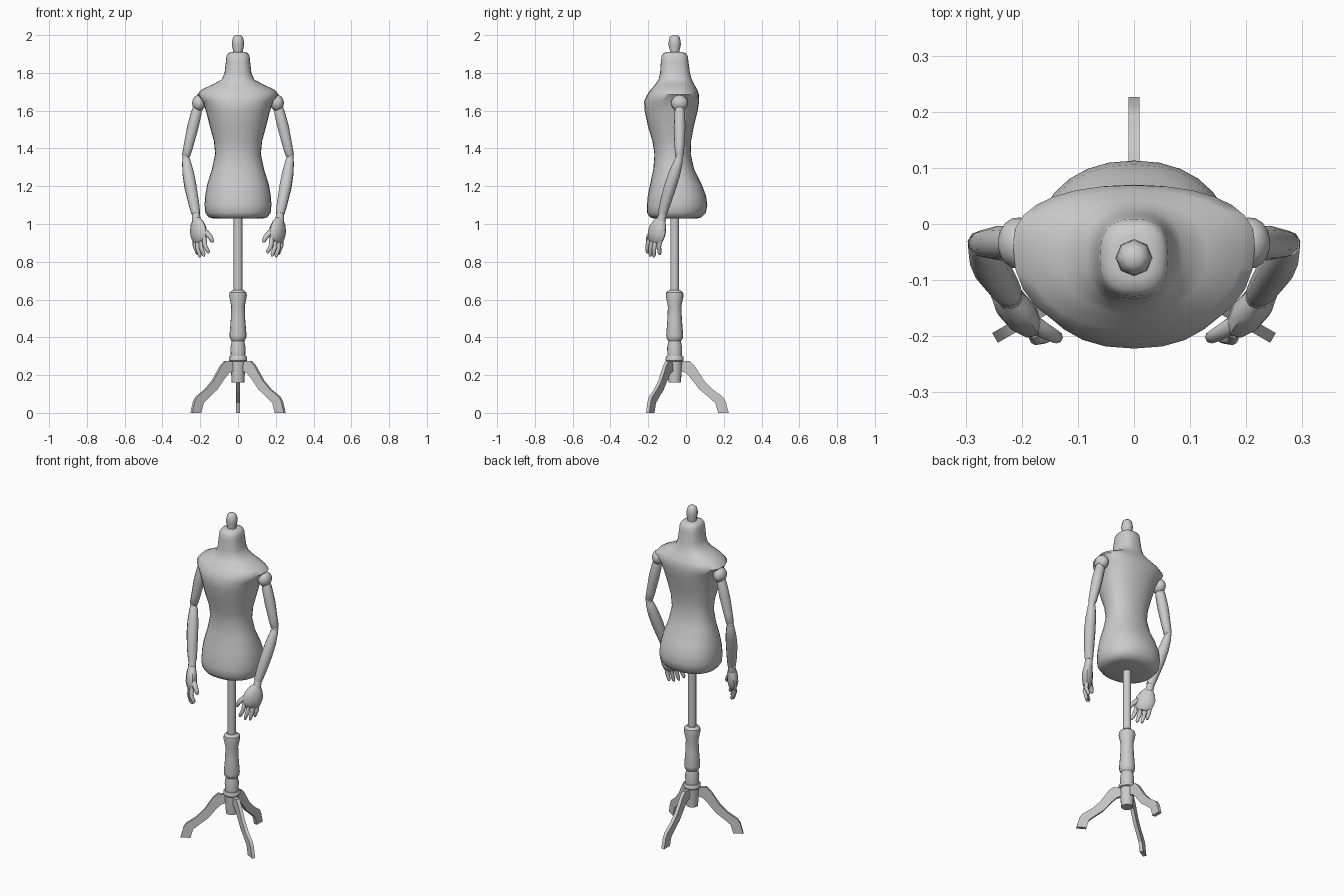
import bpy, bmesh, math
from mathutils import Vector

CY = -0.06  # axis of the stand and neck


def make(name, rings, smooth=45, mirror=False):
    """Skin a list of closed vertex rings and cap both ends."""
    bm = bmesh.new()
    vs = [[bm.verts.new(p) for p in r] for r in rings]
    n = len(vs[0])
    for a, b in zip(vs, vs[1:]):
        for i in range(n):
            j = (i + 1) % n
            bm.faces.new((a[i], a[j], b[j], b[i]))
    bm.faces.new(vs[0][::-1])
    bm.faces.new(vs[-1])
    bmesh.ops.recalc_face_normals(bm, faces=bm.faces)
    me = bpy.data.meshes.new(name)
    bm.to_mesh(me)
    bm.free()
    ob = bpy.data.objects.new(name, me)
    bpy.context.collection.objects.link(ob)
    if mirror:
        ob.modifiers.new("mirror", 'MIRROR').use_mirror_merge = False
    if smooth:
        bpy.ops.object.select_all(action='DESELECT')
        ob.select_set(True)
        bpy.context.view_layer.objects.active = ob
        bpy.ops.object.shade_smooth_by_angle(angle=math.radians(smooth))
    return ob


def lathe(name, profile, n=16, smooth=35):
    ring = lambda r, z: [(r * math.cos(2 * math.pi * i / n),
                          CY + r * math.sin(2 * math.pi * i / n), z) for i in range(n)]
    return make(name, [ring(r, z) for r, z in profile], smooth)


def tube(name, pts, radii, n=10, wide=(0.65, 0.75, 0)):
    """Elliptical limb along a path; radii are (along wide, across)."""
    pts = [Vector(p) for p in pts]
    rings = []
    for k, p in enumerate(pts):
        t = (pts[min(k + 1, len(pts) - 1)] - pts[max(k - 1, 0)]).normalized()
        w = Vector(wide)
        u = (w - t * w.dot(t)).normalized()
        v = t.cross(u)
        a, b = radii[k] if isinstance(radii[k], tuple) else (radii[k], radii[k])
        rings.append([p + u * a * math.cos(2 * math.pi * i / n)
                      + v * b * math.sin(2 * math.pi * i / n) for i in range(n)])
    return make(name, rings, 50, True)


def section(z, w, front, back, mid, e, n=28):
    """Superellipse slice with separate front and back depths."""
    out = []
    for i in range(n):
        a = 2 * math.pi * i / n
        c, s = math.cos(a), math.sin(a)
        x = w * math.copysign(abs(c) ** (2 / e), c)
        d = (back - mid) if s > 0 else (mid - front)
        out.append((x, mid + d * math.copysign(abs(s) ** (2 / e), s), z))
    return out


# torso and neck: z, half width, front, back, widest y, squareness
torso = [
    (1.028, 0.125, -0.165, 0.055, -0.05, 2.2), (1.035, 0.155, -0.19, 0.08, -0.05, 2.2),
    (1.06, 0.173, -0.207, 0.105, -0.05, 2.2), (1.10, 0.177, -0.207, 0.113, -0.05, 2.2),
    (1.15, 0.174, -0.202, 0.106, -0.05, 2.2), (1.21, 0.163, -0.190, 0.083, -0.055, 2.2),
    (1.29, 0.138, -0.173, 0.043, -0.06, 2.2), (1.37, 0.121, -0.167, 0.025, -0.06, 2.2),
    (1.44, 0.128, -0.178, 0.027, -0.06, 2.2), (1.52, 0.150, -0.202, 0.042, -0.06, 2.2),
    (1.60, 0.170, -0.219, 0.062, -0.055, 2.2), (1.65, 0.188, -0.222, 0.070, -0.045, 2.3),
    (1.685, 0.216, -0.205, 0.069, -0.035, 2.3), (1.71, 0.195, -0.188, 0.06, -0.04, 2.2),
    (1.74, 0.132, -0.162, 0.043, -0.05, 2.2), (1.765, 0.086, -0.145, 0.03, -0.055, 2.4),
    (1.80, 0.071, -0.137, 0.021, -0.06, 2.6), (1.86, 0.064, -0.133, 0.013, -0.06, 2.6),
    (1.89, 0.061, -0.129, 0.009, -0.06, 2.6), (1.905, 0.052, -0.118, -0.002, -0.06, 2.6),
    (1.911, 0.036, -0.10, -0.02, -0.06, 2.4),
]
make("torso", [section(*s) for s in torso], 60)

# neck finial, pole and turned column
lathe("neck_knob", [(0.026, 1.905), (0.026, 1.92), (0.033, 1.95), (0.031, 1.97),
                    (0.026, 1.99), (0.014, 2.0)], 8, 50)
lathe("pole", [(0.023, 0.63), (0.023, 1.04)])
lathe("turned_column", [(0.03, 0.65), (0.045, 0.637), (0.047, 0.62), (0.036, 0.565),
                        (0.038, 0.5), (0.045, 0.41), (0.043, 0.395), (0.033, 0.38),
                        (0.040, 0.345), (0.038, 0.295)])
lathe("base_collar", [(0.044, 0.30), (0.048, 0.293), (0.048, 0.277), (0.044, 0.273)])
lathe("base_hub", [(0.041, 0.28), (0.033, 0.16)])

# three curved legs, extruded from one side profile of (outer, inner) pairs
leg = [((0.030, 0.272), (0.030, 0.222)), ((0.080, 0.275), (0.058, 0.212)),
       ((0.105, 0.250), (0.088, 0.180)), ((0.155, 0.172), (0.133, 0.122)),
       ((0.200, 0.125), (0.182, 0.082)), ((0.255, 0.085), (0.215, 0.052)),
       ((0.270, 0.060), (0.222, 0.030)), ((0.286, 0.0), (0.230, 0.0))]
for k, deg in enumerate((90, 210, 330)):
    c, s = math.cos(math.radians(deg)), math.sin(math.radians(deg))
    place = lambda p, t: (p[0] * c - t * s, CY + p[0] * s + t * c, p[1])
    make(f"leg_{k + 1}", [[place(o, -0.01), place(o, 0.01), place(i, 0.01), place(i, -0.01)]
                          for o, i in leg], 30)

# shoulder balls
bx, by, bz = 0.207, -0.034, 1.64
make("shoulder_joint", [[(bx + 0.036 * math.cos(a),
                          by + 0.046 * math.sin(a) * math.cos(2 * math.pi * i / 12),
                          bz + 0.044 * math.sin(a) * math.sin(2 * math.pi * i / 12))
                         for i in range(12)]
                        for a in (0.15, 0.5, 0.9, 1.3, 1.7, 2.1, 2.6, 2.99)], 60, True)

# arm segments (right side modelled, mirrored to the left)
tube("upper_arm", [(0.214, -0.034, 1.625), (0.220, -0.034, 1.59), (0.240, -0.034, 1.51),
                   (0.263, -0.035, 1.41), (0.274, -0.035, 1.365), (0.276, -0.035, 1.355)],
     [0.022, 0.029, 0.031, 0.026, 0.023, 0.016])
tube("elbow_joint", [(0.274, -0.035, 1.37), (0.276, -0.035, 1.355), (0.275, -0.037, 1.335)],
     [0.014, 0.021, 0.014])
tube("forearm", [(0.276, -0.036, 1.352), (0.274, -0.039, 1.335), (0.264, -0.060, 1.27),
                 (0.252, -0.083, 1.20), (0.234, -0.110, 1.11), (0.223, -0.124, 1.055)],
     [0.016, 0.023, 0.031, 0.033, 0.029, 0.024])
tube("wrist", [(0.224, -0.122, 1.06), (0.220, -0.132, 1.015)], [0.021, 0.024])

# hand
tube("palm", [(0.221, -0.130, 1.025), (0.217, -0.139, 1.005), (0.212, -0.149, 0.975),
              (0.207, -0.157, 0.945), (0.203, -0.163, 0.915), (0.201, -0.166, 0.90)],
     [(0.025, 0.02), (0.042, 0.026), (0.056, 0.031), (0.057, 0.031), (0.05, 0.025), (0.035, 0.013)])
tips = [(0.155, -0.205, 0.845), (0.180, -0.190, 0.828), (0.202, -0.172, 0.824),
        (0.212, -0.140, 0.836)]
for k, tip in enumerate(tips):
    o = (k - 1.5) * 0.025
    base, tip = Vector((0.203 + 0.65 * o, -0.163 + 0.75 * o, 0.925)), Vector(tip)
    bend = base.lerp(tip, 0.5) + Vector((0.008, -0.006, 0))
    tube(f"finger_{k + 1}", [base, bend, base.lerp(tip, 0.88), tip],
         [0.013, 0.012, 0.010, 0.005], 8)
tube("thumb", [(0.192, -0.168, 0.975), (0.168, -0.185, 0.953), (0.145, -0.198, 0.93),
               (0.137, -0.202, 0.910), (0.135, -0.202, 0.902)],
     [0.014, 0.016, 0.013, 0.011, 0.005], 8)
